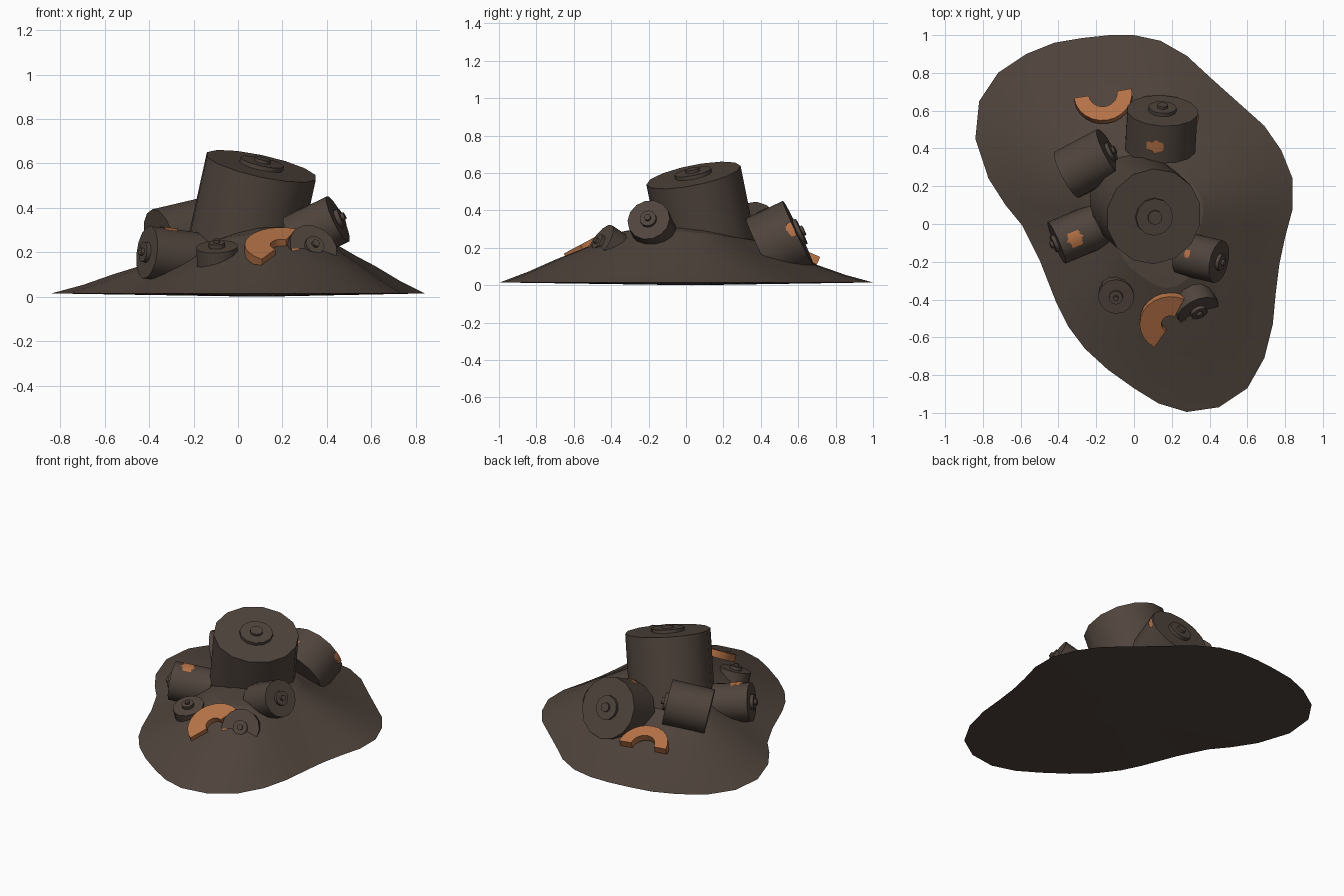
import bpy, bmesh, math, random
from mathutils import Vector, Matrix

if "Cube" in bpy.data.objects:
    bpy.data.objects.remove(bpy.data.objects["Cube"])

random.seed(4)


def material(name, rgb):
    m = bpy.data.materials.new(name)
    m.diffuse_color = (*rgb, 1)
    m.use_nodes = True
    m.node_tree.nodes["Principled BSDF"].inputs["Base Color"].default_value = m.diffuse_color
    return m


BROWN = material("dark brown", (0.080, 0.058, 0.046))
COPPER = material("copper orange", (0.46, 0.168, 0.062))


def finish(name, bm, mat, matrix=None, angle=40):
    bmesh.ops.recalc_face_normals(bm, faces=bm.faces)
    me = bpy.data.meshes.new(name)
    bm.to_mesh(me)
    bm.free()
    me.materials.append(mat)
    ob = bpy.data.objects.new(name, me)
    bpy.context.collection.objects.link(ob)
    if matrix:
        ob.matrix_world = matrix
    bpy.ops.object.select_all(action='DESELECT')
    ob.select_set(True)
    bpy.context.view_layer.objects.active = ob
    bpy.ops.object.shade_smooth_by_angle(angle=math.radians(angle))
    return ob


def frame(point, axis):
    """Matrix with local z along axis and local x kept level."""
    z = Vector(axis).normalized()
    x = Vector((1, 0, 0)) - z * z.x
    if x.length < 0.3:
        x = Vector((0, 1, 0)) - z * z.y
    x.normalize()
    m = Matrix((x, z.cross(x), z)).transposed().to_4x4()
    m.translation = point
    return m


# Mound: outline rings shrinking towards a rounded top
OUTLINE = [(-.13, 1), (0, 1), (.14, .97), (.28, .89), (.41, .77), (.55, .645), (.69, .52),
           (.78, .39), (.84, .24), (.84, .08), (.80, -.07), (.77, -.21), (.75, -.37),
           (.735, -.53), (.69, -.71), (.60, -.87), (.45, -.97), (.28, -.995), (.13, -.95),
           (0, -.87), (-.14, -.77), (-.26, -.66), (-.35, -.54), (-.41, -.42), (-.50, -.19),
           (-.59, -.01), (-.68, .10), (-.77, .24), (-.84, .45), (-.82, .65), (-.72, .80),
           (-.57, .90), (-.42, .96), (-.27, .985)]
PROFILE = [(1, .015), (.85, .058), (.7, .112), (.58, .15), (.48, .19), (.36, .245), (.2, .285)]
CX, CY = 0.1, 0.03
bm = bmesh.new()
rings = []
for t, h in PROFILE:
    ring = []
    for x, y in OUTLINE:
        a = math.atan2(y - CY, x - CX)
        k = 1.1 + 0.2 * math.cos(a + math.pi / 4)
        f = 1 + (k - 1) * min(1, 1.8 * t) * (t < 1)
        ring.append(bm.verts.new((CX + t * (x - CX), CY + t * (y - CY), h * f)))
    rings.append(ring)
n = len(OUTLINE)
for r0, r1 in zip(rings, rings[1:]):
    for i in range(n):
        bm.faces.new((r0[i], r0[(i + 1) % n], r1[(i + 1) % n], r1[i]))
top = bm.verts.new((CX, CY, 0.3))
bottom = bm.verts.new((CX, CY, 0))
for i in range(n):
    j = (i + 1) % n
    bm.faces.new((rings[-1][i], rings[-1][j], top))
    bm.faces.new((rings[0][i], rings[0][j], bottom))
finish("mound", bm, BROWN, angle=14)


# Drums: cylinder with a stepped hub on its outer face
def add_cylinder(bm, r, z0, z1, sides):
    bmesh.ops.create_cone(bm, cap_ends=True, segments=sides, radius1=r, radius2=r,
                          depth=z1 - z0, matrix=Matrix.Translation((0, 0, (z0 + z1) / 2)))


def drum(name, face, axis, r, length, sides=14):
    m = frame(face, axis)
    bm = bmesh.new()
    add_cylinder(bm, r, -length, 0, sides)
    finish(name, bm, BROWN, m)
    bm = bmesh.new()
    add_cylinder(bm, r * 0.39, -0.005, 0.02, 12)
    add_cylinder(bm, r * 0.15, 0.015, 0.035, 10)
    finish(name + "_hub", bm, BROWN, m)
    return m, r


drum("main_drum", (.105, .04, .588), (.22, -.2, 1), .257, .5)
back = drum("back_drum", (.15, .6, .28), (.05, .88, .42), .19, .22)
drum("back_left_drum", (-.13, .38, .31), (.85, .45, .2), .14, .26)
left = drum("front_left_drum", (-.41, -.1, .2), (-.9, -.38, .12), .12, .25)
right = drum("front_right_drum", (.45, -.2, .35), (.87, -.2, .42), .115, .22)
drum("small_front_drum", (-.095, -.385, .225), (-.05, -.3, .95), .095, .1)
low = drum("low_front_drum", (.34, -.46, .225), (.35, -.75, .5), .115, .2)


# Worn patches: thin ragged plates hugging a drum's wall or face
def patch(name, owner, point, w, h, on_face=False):
    m, r = owner
    p = m.inverted() @ Vector(point)
    a0 = math.atan2(p.y, p.x)
    cols = 12
    bm = bmesh.new()
    pairs = []
    for i in range(cols + 1):
        s = i / cols - 0.5
        half = h * (0.5 - 0.35 * abs(s)) * random.uniform(0.7, 1.1)
        pair = []
        for side in (-1, 1):
            if on_face:
                co = (p.x + s * w, p.y + side * half, 0.005)
            else:
                a = a0 + s * w / r
                co = ((r + .004) * math.cos(a), (r + .004) * math.sin(a),
                      min(-.002, p.z + side * half))
            pair.append(bm.verts.new(co))
        pairs.append(pair)
    for a, b in zip(pairs, pairs[1:]):
        bm.faces.new((a[0], b[0], b[1], a[1]))
    finish(name, bm, COPPER, m)


patch("back_drum_patch", back, (.11, .41, .40), .09, .08)
patch("back_drum_side_patch", back, (.335, .57, .30), .08, .07)
patch("left_drum_patch", left, (-.31, -.08, .31), .08, .09)
patch("right_drum_patch", right, (.29, -.16, .38), .04, .04)
patch("low_drum_patch", low, (.32, -.515, .2), .15, .05, True)


# Broken rings: thick arcs lying on the slope
def broken_ring(name, centre, axis, r_in, r_out, a0, a1, thick, steps=12):
    bm = bmesh.new()
    secs = []
    for i in range(steps + 1):
        a = math.radians(a0 + (a1 - a0) * i / steps)
        secs.append([bm.verts.new((r * math.cos(a), r * math.sin(a), z)) for r, z in
                     ((r_in, -thick), (r_out, -thick), (r_out, 0), (r_in, 0))])
    for s, t in zip(secs, secs[1:]):
        for k in range(4):
            bm.faces.new((s[k], t[k], t[(k + 1) % 4], s[(k + 1) % 4]))
    bm.faces.new(secs[0])
    bm.faces.new(secs[-1])
    finish(name, bm, COPPER, frame(centre, axis), 30)


broken_ring("front_broken_ring", (.195, -.53, .235), (0, -.47, .88), .05, .165, 65, 238, .045)
broken_ring("back_broken_ring", (-.165, .69, .155), (-.05, .4, .9), .075, .155, 188, 370, .045)
